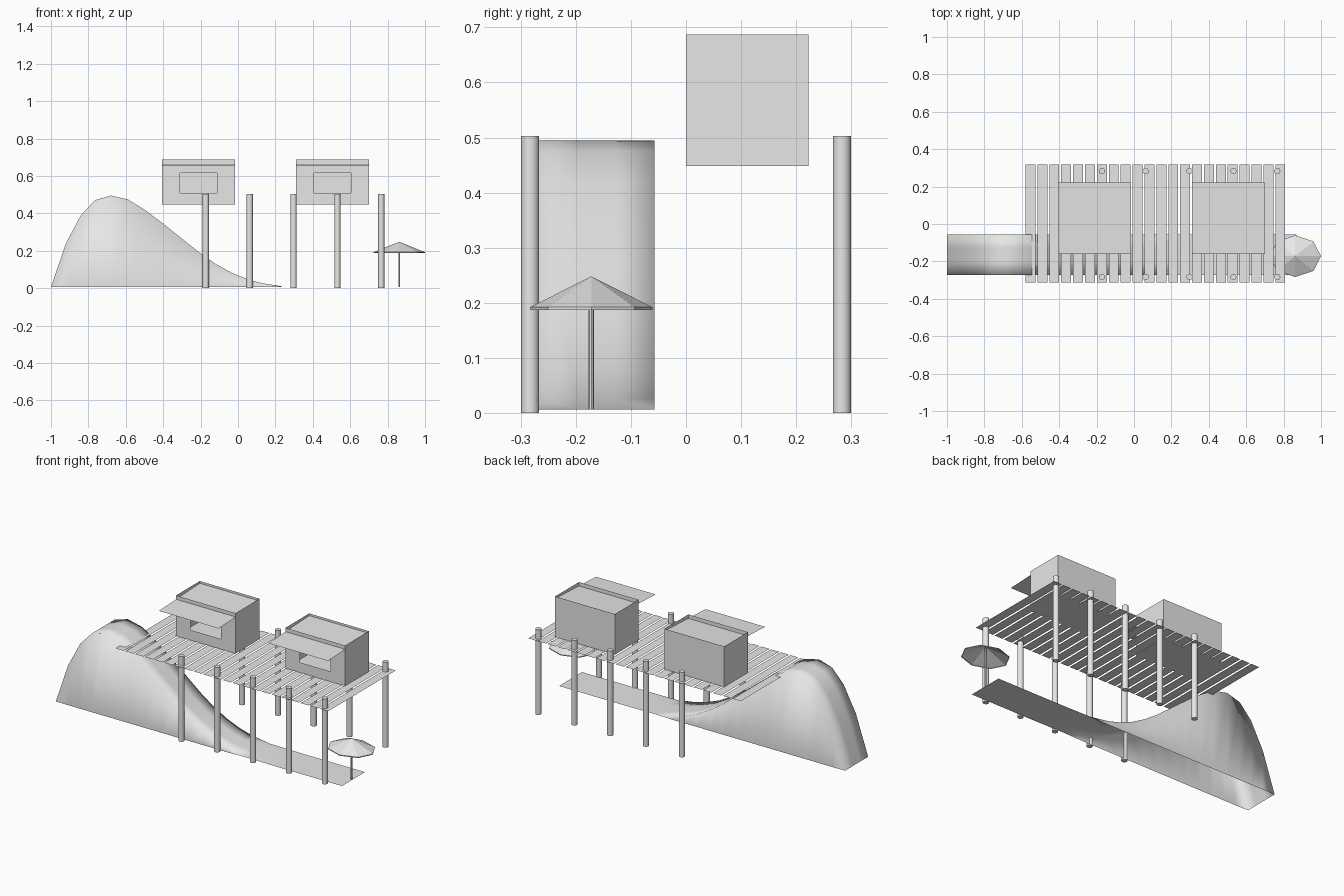
import bpy, bmesh, math

if "Cube" in bpy.data.objects:
    bpy.data.objects.remove(bpy.data.objects["Cube"])

grey = bpy.data.materials.new("plain_grey")
grey.diffuse_color = (0.8, 0.8, 0.8, 1)
grey.use_nodes = True
grey.node_tree.nodes["Principled BSDF"].inputs["Base Color"].default_value = grey.diffuse_color


def finish(name, bm, smooth=None):
    """Turn a bmesh into a named object; smooth is an angle in degrees."""
    me = bpy.data.meshes.new(name)
    bm.to_mesh(me)
    bm.free()
    ob = bpy.data.objects.new(name, me)
    bpy.context.collection.objects.link(ob)
    me.materials.append(grey)
    if smooth:
        bpy.ops.object.select_all(action='DESELECT')
        ob.select_set(True)
        bpy.context.view_layer.objects.active = ob
        bpy.ops.object.shade_smooth_by_angle(angle=math.radians(smooth))
    return ob


def quad(bm, *pts):
    return bm.faces.new([bm.verts.new(p) for p in pts])


def cylinder(name, x, y, z0, z1, r, sides):
    bm = bmesh.new()
    bmesh.ops.create_cone(bm, cap_ends=True, segments=sides, radius1=r,
                          radius2=r, depth=z1 - z0)
    bmesh.ops.translate(bm, verts=bm.verts, vec=(x, y, (z0 + z1) / 2))
    return finish(name, bm, 40)


DECK = 0.447

# Deck: thin planks with narrow gaps
bm = bmesh.new()
for i in range(22):
    x = -0.58 + i * 0.0636
    quad(bm, (x, -0.313, DECK), (x + 0.053, -0.313, DECK),
         (x + 0.053, 0.318, DECK), (x, 0.318, DECK))
finish("deck_planks", bm)

# Posts in two rows
for i in range(5):
    for y in (-0.283, 0.283):
        cylinder("post", -0.172 + i * 0.2345, y, 0, 0.503, 0.0165, 20)


# Kiosks: open-topped box with a serving hatch and a roof running out as awning
def kiosk(x0, x1):
    y0, y1, z0, z1 = 0.0, 0.222, DECK + 0.001, 0.687
    bm = bmesh.new()
    quad(bm, (x0, y0, z0), (x1, y0, z0), (x1, y1, z0), (x0, y1, z0))
    quad(bm, (x1, y0, z0), (x1, y1, z0), (x1, y1, z1), (x1, y0, z1))
    quad(bm, (x0, y1, z0), (x0, y0, z0), (x0, y0, z1), (x0, y1, z1))
    quad(bm, (x1, y1, z0), (x0, y1, z0), (x0, y1, z1), (x1, y1, z1))
    # front wall as a frame around the hatch
    outer = [(x0, z0), (x1, z0), (x1, z1), (x0, z1)]
    a, b = x0 + 0.095, x1 - 0.097
    inner = [(a, 0.508), (b, 0.508), (b, 0.615), (a, 0.615)]
    for i in range(4):
        j = (i + 1) % 4
        quad(bm, *[(p[0], y0, p[1]) for p in
                   (outer[i], outer[j], inner[j], inner[i])])
    bmesh.ops.remove_doubles(bm, verts=bm.verts, dist=1e-5)
    finish("kiosk_walls", bm)
    bm = bmesh.new()
    quad(bm, (x0, -0.16, 0.657), (x1, -0.16, 0.657),
         (x1, y1, 0.674), (x0, y1, 0.674))
    finish("kiosk_roof_awning", bm)


kiosk(-0.405, -0.015)
kiosk(0.31, 0.70)

# Slide: smooth hump with side walls, running out into a flat strip
profile = [(-1, 0.006), (-0.92, 0.24), (-0.84, 0.39), (-0.765, 0.47),
           (-0.68, 0.495), (-0.59, 0.475), (-0.5, 0.42), (-0.4, 0.345),
           (-0.3, 0.265), (-0.2, 0.185), (-0.12, 0.13), (-0.03, 0.08),
           (0.05, 0.048), (0.13, 0.026), (0.25, 0.008), (0.45, 0.006),
           (0.66, 0.006), (0.87, 0.006)]
columns = (-0.272, -0.2, -0.128, -0.057)
bm = bmesh.new()
rows = [[bm.verts.new((x, y, z)) for y in columns] for x, z in profile]
for r, s in zip(rows, rows[1:]):
    for k in range(len(columns) - 1):
        bm.faces.new((r[k], s[k], s[k + 1], r[k + 1]))
for k in (0, -1):
    feet = [bm.verts.new((x, columns[k], 0.005)) for x, z in profile[1:14]]
    feet = [rows[0][k]] + feet + [rows[14][k]]
    for i in range(14):
        ring = [feet[i], feet[i + 1], rows[i + 1][k], rows[i][k]]
        ring = list(dict.fromkeys(ring))
        bm.faces.new(ring if k == 0 else ring[::-1])
finish("slide", bm, 180)

# Parasol: eight-sided canopy with a short lip, on a thin pole
bm = bmesh.new()
cx, cy = 0.862, -0.172
apex = bm.verts.new((cx, cy, 0.248))
ring = []
for i in range(8):
    t = i * math.pi / 4
    x, y = cx + 0.138 * math.cos(t), cy + 0.111 * math.sin(t)
    ring.append((bm.verts.new((x, y, 0.192)), bm.verts.new((x, y, 0.187))))
for i in range(8):
    a, b = ring[i], ring[(i + 1) % 8]
    bm.faces.new((apex, a[0], b[0]))
    bm.faces.new((a[0], a[1], b[1], b[0]))
finish("parasol_canopy", bm)
cylinder("parasol_pole", cx, cy, 0.006, 0.24, 0.005, 8)
